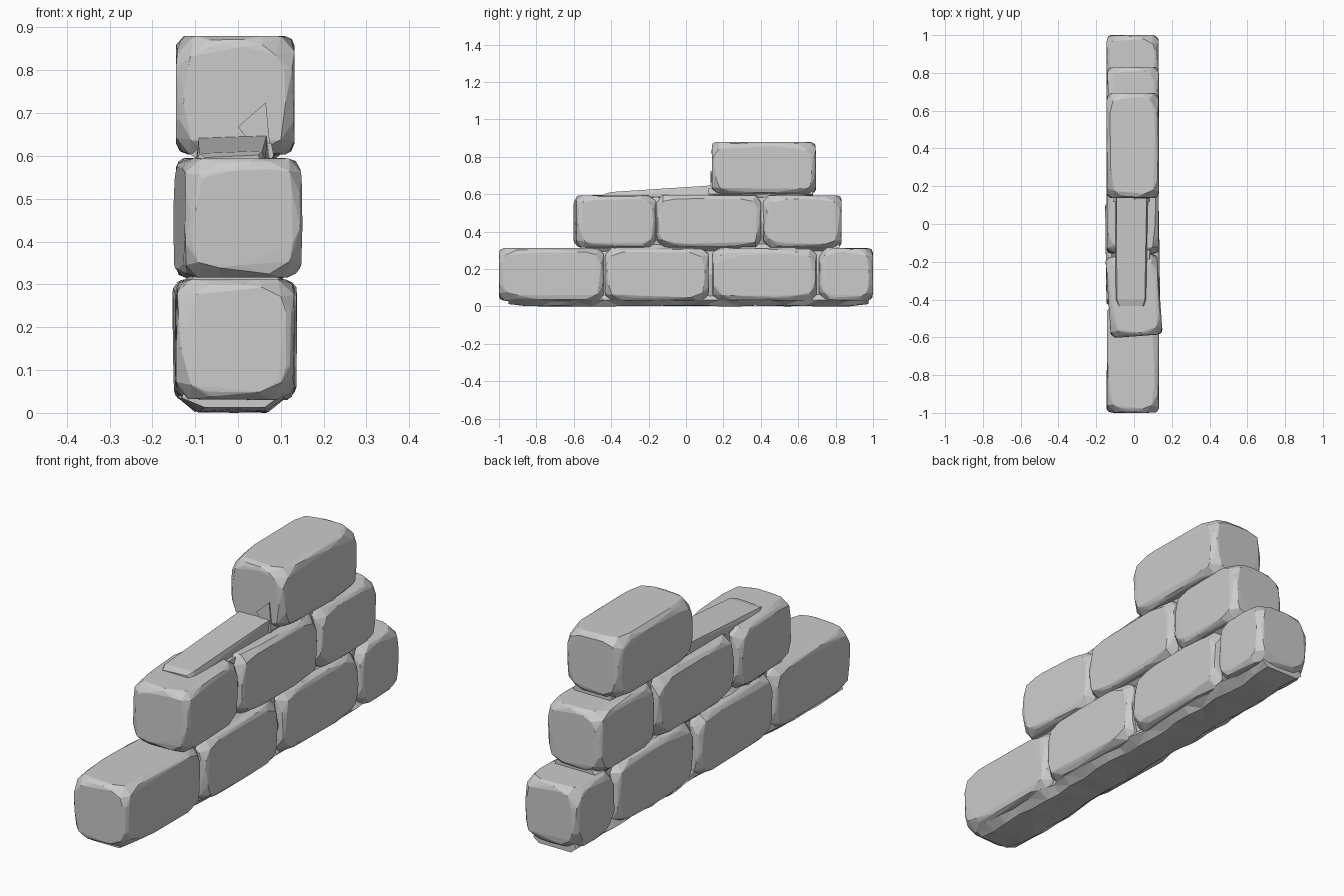
import bpy, bmesh, random, math
from mathutils import Vector, Matrix

if "Cube" in bpy.data.objects:
    bpy.data.objects.remove(bpy.data.objects["Cube"])

random.seed(7)
rnd = random.uniform


def finish(bm, name):
    bmesh.ops.recalc_face_normals(bm, faces=bm.faces)
    me = bpy.data.meshes.new(name)
    bm.to_mesh(me)
    bm.free()
    ob = bpy.data.objects.new(name, me)
    bpy.context.collection.objects.link(ob)
    return ob


def hull(points, name):
    bm = bmesh.new()
    for p in points:
        bm.verts.new(p)
    res = bmesh.ops.convex_hull(bm, input=bm.verts)
    junk = [g for g in res["geom_interior"] + res["geom_unused"]
            if isinstance(g, bmesh.types.BMVert) and g.is_valid]
    bmesh.ops.delete(bm, geom=list(set(junk)), context='VERTS')
    bmesh.ops.dissolve_limit(bm, angle_limit=math.radians(2.5),
                             verts=bm.verts, edges=bm.edges)
    return finish(bm, name)


# Hand-cut stone: hull of uneven chips along the twelve edges of a box
def stone(name, x, y, z, turn=0.0):
    c = Vector(((x[0] + x[1]) / 2, (y[0] + y[1]) / 2, (z[0] + z[1]) / 2))
    h = Vector(((x[1] - x[0]) / 2, (y[1] - y[0]) / 2, (z[1] - z[0]) / 2))
    rot = Matrix.Rotation(turn, 3, 'Z')
    pts = []
    for axis in range(3):
        a, b = [i for i in range(3) if i != axis]
        n = 9 if axis == 1 else 6
        for sa in (-1, 1):
            for sb in (-1, 1):
                for k in range(n):
                    t = -1 + 2 * k / (n - 1)
                    near_end = abs(t) > 0.99
                    for main, other, sm, so in ((a, b, sa, sb), (b, a, sb, sa)):
                        p = Vector((0, 0, 0))
                        p[axis] = t * (h[axis] - rnd(0.03, 0.05))
                        p[main] = sm * (h[main] - rnd(0, 0.004))
                        p[other] = so * (h[other] - rnd(0.018, 0.038)
                                         - (0.012 if near_end else 0))
                        pts.append(p)
                    # worn middle of the edge
                    p = Vector((0, 0, 0))
                    p[axis] = t * (h[axis] - 0.04)
                    p[a] = sa * (h[a] - rnd(0.006, 0.016))
                    p[b] = sb * (h[b] - rnd(0.006, 0.016))
                    if not near_end:
                        pts.append(p)
    return hull([c + rot @ p for p in pts], name)


# Rough mortar: box lofted along y with jittered eight-sided sections
def mortar(name, x, y, z, cuts=10, jit=0.012, foot=0.0):
    bm = bmesh.new()
    rings = []
    hgt = z[1] - z[0]
    for k in range(cuts + 1):
        yy = y[0] + (y[1] - y[0]) * k / cuts
        mid = 0 < k < cuts
        ring = []
        for u, v in ((0, .5), (.12, 0), (.5, 0), (.88, 0),
                     (1, .5), (.9, 1), (.5, 1), (.1, 1)):
            px = x[0] + (x[1] - x[0]) * u + rnd(-jit, jit)
            pz = z[0] + hgt * v
            if v == 0:
                px *= 1 - foot
                pz += rnd(0, jit * 0.6) if mid else jit
            py = yy + (rnd(-jit, jit) if mid else 0)
            ring.append(bm.verts.new((px, py, pz)))
        rings.append(ring)
    for r, s in zip(rings, rings[1:]):
        for i in range(8):
            j = (i + 1) % 8
            bm.faces.new((r[i], r[j], s[j], s[i]))
    bm.faces.new(rings[0])
    bm.faces.new(rings[-1])
    bmesh.ops.triangulate(bm, faces=bm.faces)
    return finish(bm, name)


X = (-0.145, 0.132)
LOW, MID, TOP = (0.03, 0.312), (0.315, 0.595), (0.603, 0.88)

# Bottom course
stone("bottom_stone_1", X, (-1.0, -0.44), LOW)
stone("bottom_stone_2", (-0.15, 0.135), (-0.435, 0.12), LOW, 0.015)
stone("bottom_stone_3", X, (0.14, 0.70), LOW)
stone("bottom_stone_4", (-0.145, 0.13), (0.71, 1.0), LOW)

# Middle course, first stone knocked askew
stone("middle_stone_1", (-0.138, 0.138), (-0.595, -0.165), MID, 0.07)
stone("middle_stone_2", X, (-0.158, 0.402), MID)
stone("middle_stone_3", X, (0.412, 0.832), MID)

# Top stone
stone("top_stone", X, (0.137, 0.695), TOP)

# Mortar beds under each course
mortar("bottom_bed", (-0.13, 0.10), (-0.95, 0.975), (0.0, 0.07), 22, 0.013, 0.12)
mortar("middle_bed", (-0.115, 0.10), (-0.54, 0.82), (0.285, 0.335), 14, 0.01)
mortar("top_bed", (-0.10, 0.09), (0.12, 0.68), (0.575, 0.63), 7, 0.01)

# Upright mortar joints between neighbouring stones
for i, (yc, z) in enumerate([(-0.437, LOW), (0.13, LOW), (0.706, LOW),
                             (-0.162, MID), (0.407, MID)]):
    mortar(f"joint_{i + 1}", (-0.118, 0.105), (yc - 0.04, yc + 0.04),
           (z[0] + 0.01, z[1] - 0.012), 2, 0.006)

# Wedge of leftover mortar leading up to the top stone
wedge = []
for y, x0, x1, zt in ((-0.435, -0.085, 0.055, 0.602), (-0.40, -0.098, 0.065, 0.612),
                      (-0.15, -0.10, 0.065, 0.628), (0.0, -0.10, 0.07, 0.637),
                      (0.15, -0.10, 0.075, 0.648)):
    wedge += [(x0, y, 0.585), (x1, y, 0.585), (x0 + 0.008, y, zt - 0.006), (x1 - 0.008, y, zt)]
hull(wedge, "mortar_wedge")

# Sliver of mortar stuck to the face of the top stone
hull([(x, y, z) for y in (0.132, 0.16)
      for x, z in ((0.0, 0.668), (0.065, 0.725), (0.075, 0.62), (0.03, 0.63))],
     "mortar_sliver")
